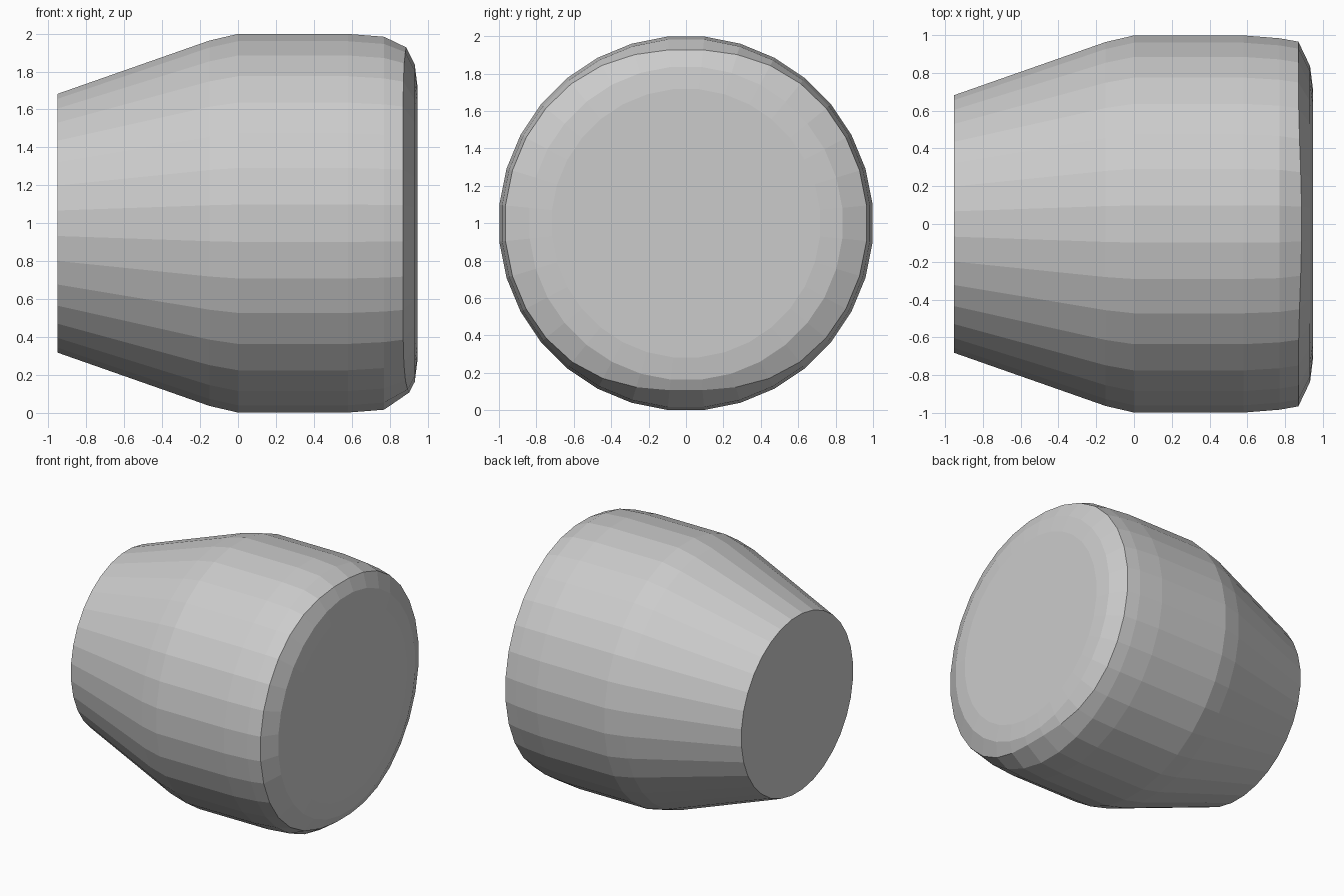
import bpy, bmesh, math

if "Cube" in bpy.data.objects:
    bpy.data.objects.remove(bpy.data.objects["Cube"])

SIDES = 32
CENTRE_Z = 1.0
# (x, radius) profile along the horizontal axis; None marks the worn rim
PROFILE = [(-0.953, 0.685), (-0.15, 0.968), (0.0, 1.003), (0.58, 1.003),
           (0.77, 0.988), None, (0.932, 0.84), (0.947, 0.72)]


def rim(a):
    # slightly flattened at the top and bottom
    s = math.sin(a)
    r = 0.97 - 0.058 * s ** 8 + 0.018 * s ** 7
    return 0.87 + (0.97 - r) * 0.45, r


bm = bmesh.new()
rings = []
for point in PROFILE:
    ring = []
    for i in range(SIDES):
        a = (i + 0.5) * math.tau / SIDES
        x, r = point if point else rim(a)
        ring.append(bm.verts.new((x, r * math.cos(a), CENTRE_Z + r * math.sin(a))))
    rings.append(ring)

# side walls
for a, b in zip(rings, rings[1:]):
    for i in range(SIDES):
        j = (i + 1) % SIDES
        bm.faces.new((a[i], a[j], b[j], b[i]))

# flat end caps
bm.faces.new(rings[0])
bm.faces.new(rings[-1])
bmesh.ops.recalc_face_normals(bm, faces=bm.faces)

mesh = bpy.data.meshes.new("tapered_plug")
bm.to_mesh(mesh)
bm.free()
plug = bpy.data.objects.new("tapered_plug", mesh)
bpy.context.collection.objects.link(plug)
